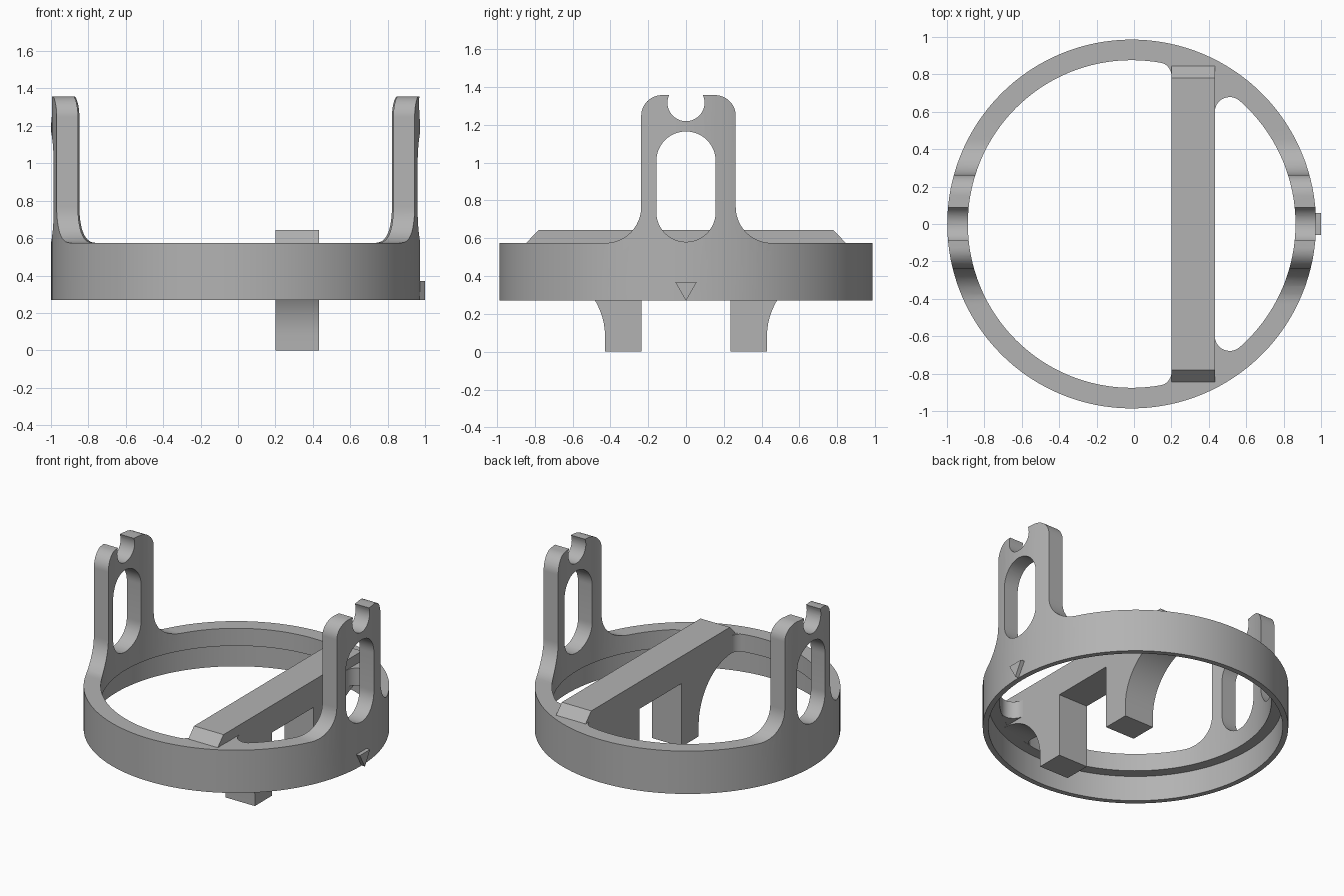
import bpy, bmesh, math
from math import sin, cos, radians, sqrt

cube = bpy.data.objects.get("Cube")
if cube:
    bpy.data.objects.remove(cube, do_unlink=True)

CX, R_OUT, R_IN, R_LIP = -0.0125, 0.986, 0.876, 0.95
Z_BOT, Z_LEDGE, Z_RIM, Z_TOP = 0.27, 0.45, 0.575, 1.357

grey = bpy.data.materials.new("plain grey")
grey.use_nodes = True
grey.diffuse_color = (0.45, 0.45, 0.45, 1)
grey.node_tree.nodes["Principled BSDF"].inputs["Base Color"].default_value = (0.45, 0.45, 0.45, 1)


def arc(u, v, r, a0, a1, n=12):
    """Points on a circle arc from angle a0 to a1, in degrees."""
    angles = [radians(a0 + (a1 - a0) * i / n) for i in range(n + 1)]
    return [(u + r * cos(a), v + r * sin(a)) for a in angles]


def finish(name, bm):
    bmesh.ops.recalc_face_normals(bm, faces=bm.faces)
    mesh = bpy.data.meshes.new(name)
    bm.to_mesh(mesh)
    bm.free()
    mesh.materials.append(grey)
    obj = bpy.data.objects.new(name, mesh)
    bpy.context.collection.objects.link(obj)
    return obj


def prism(name, points, axis, lo, hi):
    """Extrude a 2D outline along x (outline is y, z) or z (outline is x, y)."""
    bm = bmesh.new()
    place = (lambda p: (lo, *p)) if axis == "x" else (lambda p: (*p, lo))
    face = bm.faces.new([bm.verts.new(place(p)) for p in points])
    grown = bmesh.ops.extrude_face_region(bm, geom=[face])["geom"]
    step = (hi - lo, 0, 0) if axis == "x" else (0, 0, hi - lo)
    bmesh.ops.translate(bm, vec=step, verts=[g for g in grown if isinstance(g, bmesh.types.BMVert)])
    return finish(name, bm)


def lathe(name, profile, n=128):
    """Closed radius/height profile turned around the ring axis."""
    bm = bmesh.new()
    rings = [[bm.verts.new((CX + r * cos(2 * math.pi * i / n), r * sin(2 * math.pi * i / n), z))
              for r, z in profile] for i in range(n)]
    k = len(profile)
    for i in range(n):
        a, b = rings[i], rings[(i + 1) % n]
        for j in range(k):
            bm.faces.new((a[j], b[j], b[(j + 1) % k], a[(j + 1) % k]))
    return finish(name, bm)


def activate(obj):
    bpy.ops.object.select_all(action="DESELECT")
    obj.select_set(True)
    bpy.context.view_layer.objects.active = obj


def cut(obj, cutter, operation):
    cutter.hide_render = True
    mod = obj.modifiers.new("cut", "BOOLEAN")
    mod.operation, mod.object, mod.solver = operation, cutter, "EXACT"
    activate(obj)
    bpy.ops.object.modifier_apply(modifier=mod.name)
    bpy.data.objects.remove(cutter, do_unlink=True)


# Ring with two upright posts: a tall stepped tube trimmed to a side outline
body = lathe("ring_with_posts", [(R_OUT, Z_BOT), (R_OUT, 1.5), (R_IN, 1.5), (R_IN, Z_LEDGE),
                                 (R_LIP, Z_LEDGE), (R_LIP, Z_BOT)])
Y0, Y1, FLARE, CORNER = -0.237, 0.263, 0.19, 0.11
notch_z, notch_r = 1.317, 0.098
open_angle = math.degrees(math.asin((Z_TOP - notch_z) / notch_r))
outline = [(-1.2, 0.1), (1.2, 0.1), (1.2, Z_RIM)]
outline += arc(Y1 + FLARE, Z_RIM + FLARE, FLARE, 270, 180)
outline += arc(Y1 - CORNER, Z_TOP - CORNER, CORNER, 0, 90)
outline += arc(0, notch_z, notch_r, open_angle, -180 - open_angle, 28)
outline += arc(Y0 + CORNER, Z_TOP - CORNER, CORNER, 90, 180)
outline += arc(Y0 - FLARE, Z_RIM + FLARE, FLARE, 0, -90)
outline += [(-1.2, Z_RIM)]
cut(body, prism("outline_cutter", outline, "x", -1.3, 1.3), "INTERSECT")

# Long rounded window through both posts
slot = arc(0, 1.008, 0.157, 0, 180, 24) + arc(0, 0.738, 0.157, 180, 360, 24)
cut(body, prism("slot_cutter", slot, "x", -1.3, 1.3), "DIFFERENCE")

# Bridge bar with chamfered ends and two arched legs
X0, X1 = 0.2, 0.432
half = [(0.235, Z_LEDGE), (0.235, 0), (0.428, 0)]
half += arc(0.428 + 0.37, 0.08, 0.37, 180, 90, 16)
half += [(0.845, Z_LEDGE), (0.845, Z_RIM), (0.78, 0.643)]
bar = prism("bridge_bar", half + [(-y, z) for y, z in reversed(half)], "x", X0, X1)

# Rounded corner webs where the bar meets the ring
webs = []
for side, x_face, r in ((1, X1, 0.08), (-1, X0, 0.07)):
    cx = x_face + side * r
    cy = sqrt((R_IN - r) ** 2 - (cx - CX) ** 2)
    end = math.degrees(math.atan2(cy, cx - CX))
    web = arc(cx, cy, r, 180 if side > 0 else 0, end)
    ux, uy = cos(radians(end)), sin(radians(end))
    web += [(CX + 0.93 * ux, 0.93 * uy), (x_face - side * 0.02, 0.85), (x_face - side * 0.02, cy)]
    for s, where in ((1, "back"), (-1, "front")):
        webs.append(prism(f"{where}_web_{'outer' if side > 0 else 'inner'}",
                          [(x, s * y) for x, y in web], "z", Z_LEDGE + 0.001, Z_RIM - 0.001))

# Small triangular pointer on the outside of the ring
pointer = prism("pointer", [(-0.058, 0.37), (0.058, 0.37), (0, Z_BOT)], "x", 0.95, 1.0)

for obj in [body, bar, pointer] + webs:
    activate(obj)
    bpy.ops.object.shade_smooth_by_angle(angle=radians(30))
